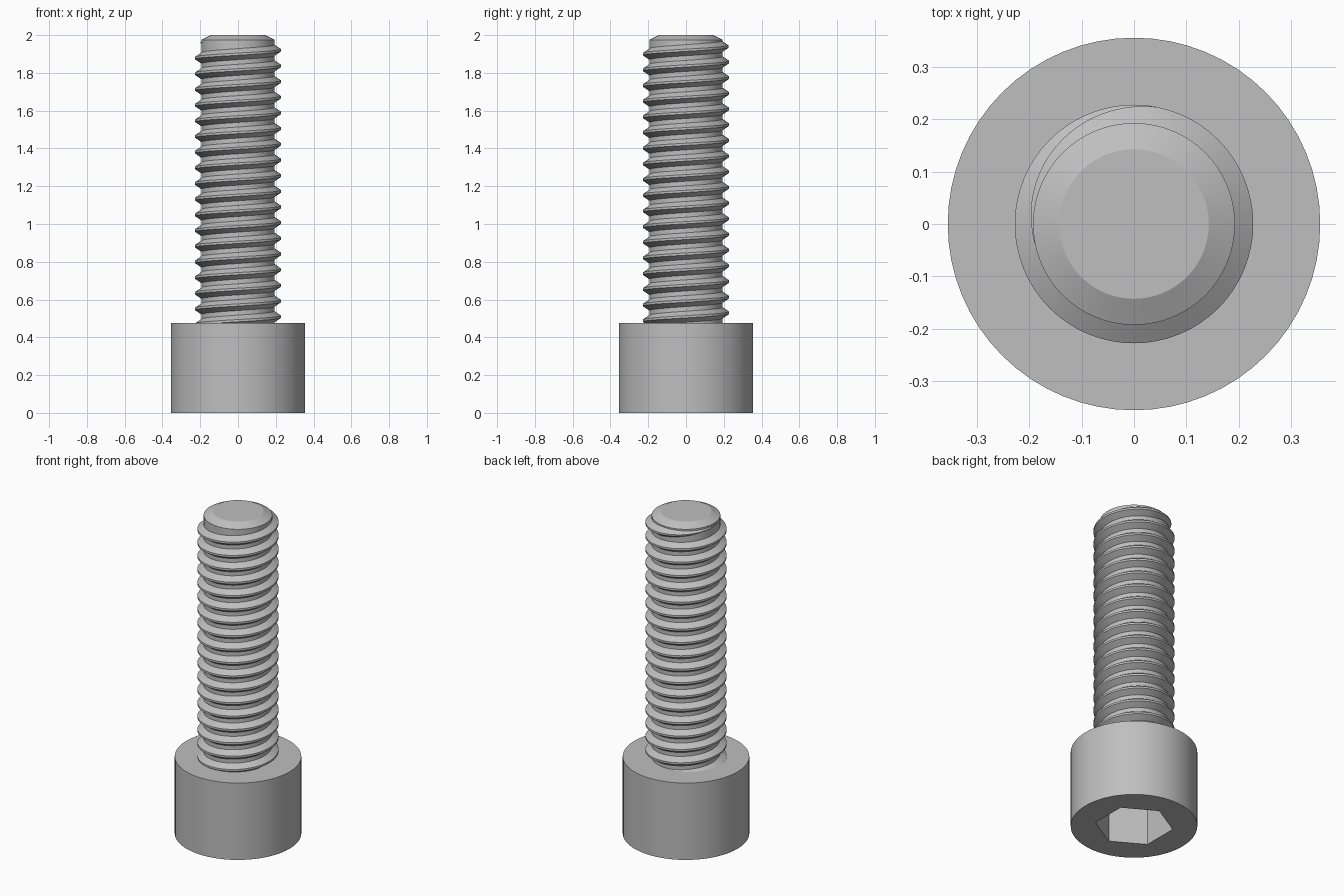
import bpy, bmesh
from math import sin, cos, pi, radians

if "Cube" in bpy.data.objects:
    bpy.data.objects.remove(bpy.data.objects["Cube"], do_unlink=True)

HEAD_R, HEAD_TOP = 0.356, 0.477
ROOT_R, CREST_R = 0.193, 0.228
PITCH, CREST_Z = 0.083, 1.92      # crest height on the +x side, last turn

steel = bpy.data.materials.new("grey_steel")
steel.use_nodes = True
steel.diffuse_color = (0.52, 0.52, 0.52, 1)
steel.node_tree.nodes["Principled BSDF"].inputs["Base Color"].default_value = (0.52, 0.52, 0.52, 1)


def finish(name, bm):
    bmesh.ops.recalc_face_normals(bm, faces=bm.faces)
    mesh = bpy.data.meshes.new(name)
    bm.to_mesh(mesh)
    bm.free()
    mesh.materials.append(steel)
    obj = bpy.data.objects.new(name, mesh)
    bpy.context.collection.objects.link(obj)
    return obj


def activate(obj):
    bpy.ops.object.select_all(action='DESELECT')
    obj.select_set(True)
    bpy.context.view_layer.objects.active = obj


def skin(bm, rings, closed):
    """Join successive rings of points with quads and cap both ends."""
    rows = [[bm.verts.new(p) for p in ring] for ring in rings]
    n = len(rows[0])
    for a, b in zip(rows, rows[1:]):
        for k in range(n):
            bm.faces.new((a[k], a[(k + 1) % n], b[(k + 1) % n], b[k]))
    if closed:
        bm.faces.new(rows[0])
        bm.faces.new(rows[-1])


def lathe(name, profile, sides, turn=0.0):
    bm = bmesh.new()
    rings = [[(r * cos(turn + 2 * pi * k / sides), r * sin(turn + 2 * pi * k / sides), z)
              for k in range(sides)] for r, z in profile]
    skin(bm, rings, True)
    return finish(name, bm)


# Cylindrical head with a hexagonal socket sunk into its underside
head = lathe("head", [(HEAD_R, 0), (HEAD_R, HEAD_TOP)], 64)
cutter = lathe("socket_cutter", [(0.22, -0.1), (0.22, 0.235)], 6, radians(30))
cutter.hide_render = True
cut = head.modifiers.new("socket", 'BOOLEAN')
cut.operation = 'DIFFERENCE'
cut.solver = 'EXACT'
cut.object = cutter
activate(head)
bpy.ops.object.modifier_apply(modifier=cut.name)
bpy.data.objects.remove(cutter, do_unlink=True)

# Shank core with a chamfered tip
core = lathe("shank_core", [(ROOT_R, HEAD_TOP - 0.05), (ROOT_R, 1.975), (0.143, 2.0)], 64)

# Right-handed helical ridge that fades out near the tip
STEPS = 64
start, end, fade = -18 * STEPS, round(STEPS * 190 / 360), round(STEPS * 80 / 360)
rings = []
for i in range(start, end + 1):
    a = 2 * pi * i / STEPS
    s = 1.0 if i < fade else max(0.03, 1 - (i - fade) / (end - fade))
    z = CREST_Z + PITCH * i / STEPS
    inner, outer = ROOT_R - 0.004, ROOT_R + (CREST_R - ROOT_R) * s
    section = [(inner, -0.032 * s), (outer, -0.006 * s), (outer, 0.006 * s), (inner, 0.032 * s)]
    rings.append([(r * cos(a), r * sin(a), z + dz) for r, dz in section])
bm = bmesh.new()
skin(bm, rings, True)
thread = finish("thread", bm)

for obj in (head, core, thread):
    activate(obj)
    bpy.ops.object.shade_smooth_by_angle(angle=radians(24))
